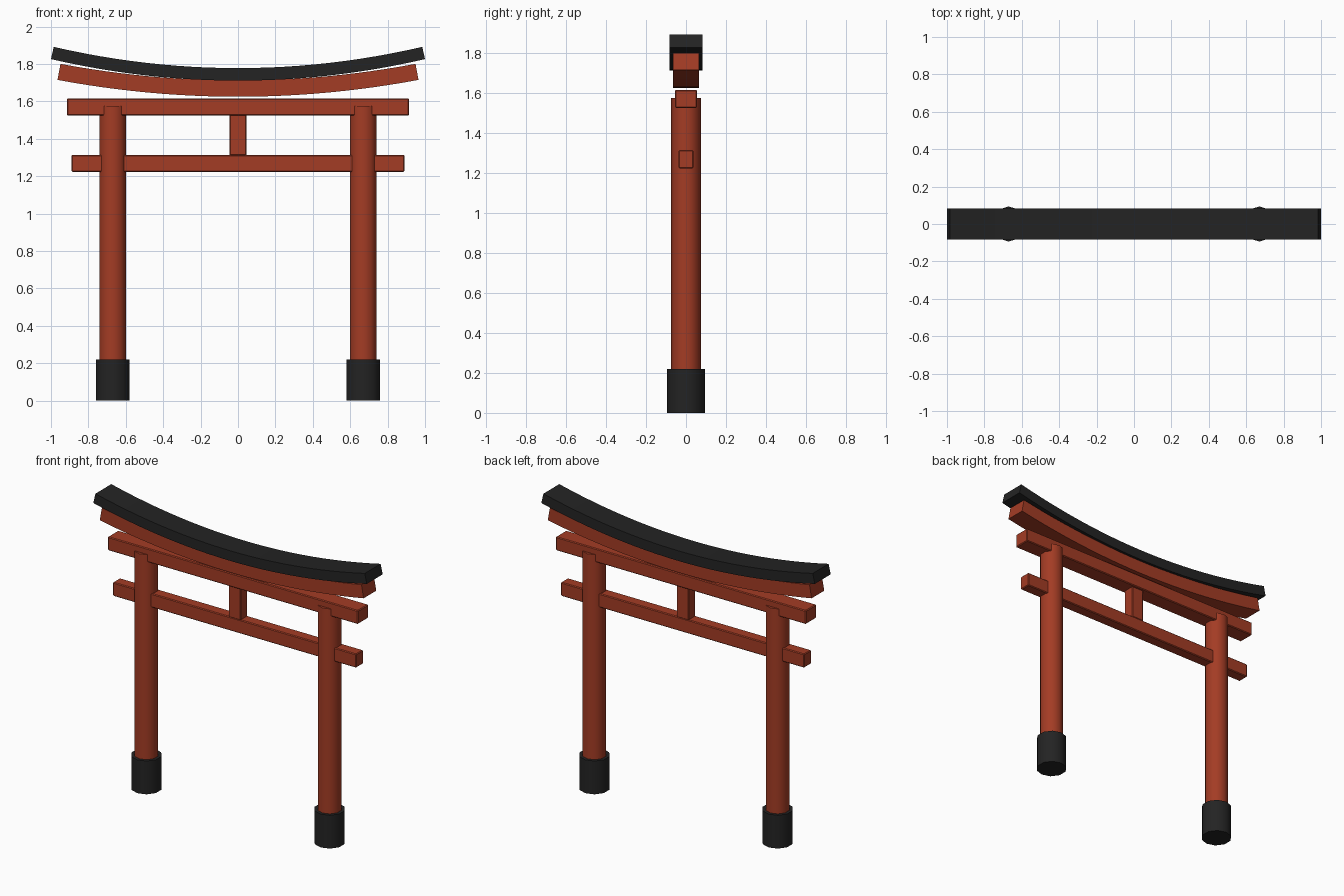
import bpy, bmesh, math
from mathutils import Vector

cube = bpy.data.objects.get("Cube")
if cube:
    bpy.data.objects.remove(cube, do_unlink=True)


def material(name, rgb):
    m = bpy.data.materials.new(name)
    m.use_nodes = True
    colour = (*rgb, 1)
    m.diffuse_color = colour
    bsdf = next(n for n in m.node_tree.nodes if n.type == 'BSDF_PRINCIPLED')
    bsdf.inputs["Base Color"].default_value = colour
    return m


RED = material("vermilion", (0.37, 0.045, 0.018))
BLACK = material("charcoal black", (0.017, 0.017, 0.017))


def finish(bm, name, mat, smooth=None):
    bmesh.ops.recalc_face_normals(bm, faces=bm.faces)
    mesh = bpy.data.meshes.new(name)
    bm.to_mesh(mesh)
    bm.free()
    mesh.materials.append(mat)
    ob = bpy.data.objects.new(name, mesh)
    bpy.context.collection.objects.link(ob)
    if smooth:
        bpy.ops.object.select_all(action='DESELECT')
        ob.select_set(True)
        bpy.context.view_layer.objects.active = ob
        bpy.ops.object.shade_smooth_by_angle(angle=math.radians(smooth))
    return ob


def box(name, half_x, half_y, z0, z1, mat):
    """Straight timber with slightly eased edges."""
    bm = bmesh.new()
    bmesh.ops.create_cube(bm, size=1)
    for v in bm.verts:
        v.co = (v.co.x * 2 * half_x, v.co.y * 2 * half_y, z0 + (v.co.z + 0.5) * (z1 - z0))
    ob = finish(bm, name, mat)
    bevel = ob.modifiers.new("eased edges", 'BEVEL')
    bevel.width = 0.005
    bevel.segments = 1


def post(name, x, radius, z0, z1, mat):
    """Ten-sided column with a corner facing front and back."""
    bm = bmesh.new()
    bmesh.ops.create_cone(bm, cap_ends=True, segments=10, radius1=radius,
                          radius2=radius, depth=z1 - z0)
    for v in bm.verts:
        v.co += Vector((x, 0, (z0 + z1) / 2))
    finish(bm, name, mat, smooth=40)


def curved_beam(name, half_x, half_y, z, rise, height, mat, steps=24):
    """Rectangular section swept along an upturned curve, square to the curve."""
    bm = bmesh.new()
    rings = []
    for i in range(steps + 1):
        t = 2 * i / steps - 1
        low = Vector((t * half_x, 0, z + rise * t * t))
        up = Vector((-2 * rise * t / half_x, 0, 1)).normalized() * height
        side = Vector((0, half_y, 0))
        rings.append([bm.verts.new(p) for p in
                      (low - side, low + side, low + up + side, low + up - side)])
    for a, b in zip(rings, rings[1:]):
        for k in range(4):
            n = (k + 1) % 4
            bm.faces.new((a[k], a[n], b[n], b[k]))
    bm.faces.new(rings[0])
    bm.faces.new(rings[-1])
    finish(bm, name, mat, smooth=30)


# Posts and their dark footings
for side, x in (("left", 0.67), ("right", -0.67)):
    post(side + "_post", x, 0.074, 0.1, 1.575, RED)
    post(side + "_footing", x, 0.094, 0.0, 0.22, BLACK)

# Straight cross beams and the short strut between them
box("lower_beam", 0.89, 0.037, 1.223, 1.314, RED)
box("upper_beam", 0.915, 0.055, 1.525, 1.615, RED)
box("centre_strut", 0.045, 0.037, 1.31, 1.53, RED)

# Upturned lintel and its dark cap
curved_beam("curved_lintel", 0.965, 0.066, 1.625, 0.09, 0.087, RED)
curved_beam("lintel_cap", 1.0, 0.083, 1.711, 0.115, 0.067, BLACK)
